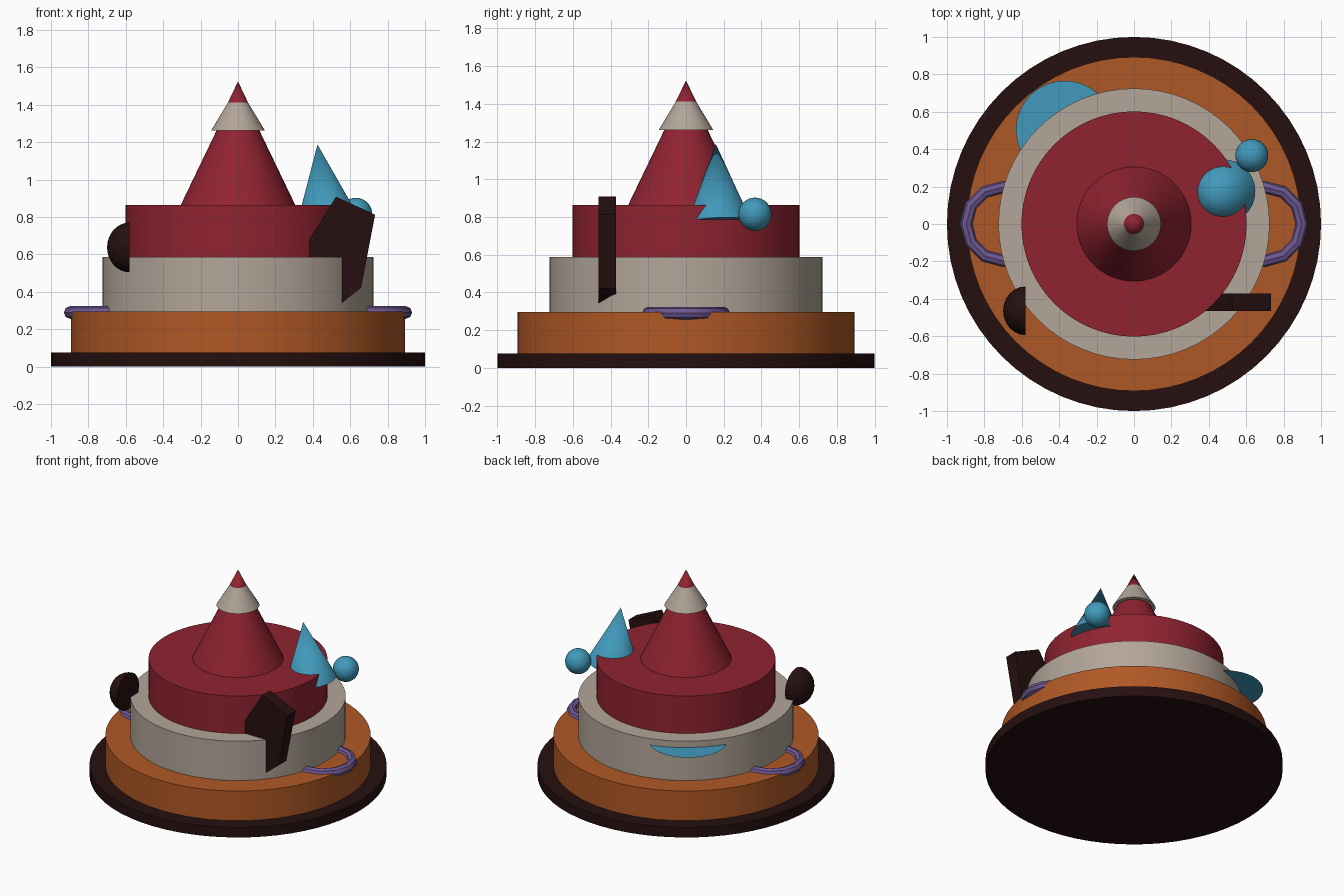
import bpy, bmesh, math
from mathutils import Vector

if "Cube" in bpy.data.objects:
    bpy.data.objects.remove(bpy.data.objects["Cube"])


def mat(name, rgb):
    m = bpy.data.materials.new(name)
    m.diffuse_color = (*rgb, 1)
    m.use_nodes = True
    m.node_tree.nodes["Principled BSDF"].inputs["Base Color"].default_value = m.diffuse_color
    return m


DARK = mat("dark brown", (0.019, 0.005, 0.005))
ORANGE = mat("orange", (0.43, 0.098, 0.019))
BEIGE = mat("beige", (0.45, 0.38, 0.32))
RED = mat("red", (0.28, 0.017, 0.030))
BLUE = mat("blue", (0.053, 0.32, 0.50))
PURPLE = mat("purple", (0.155, 0.095, 0.29))


def finish(name, material, smooth=True):
    o = bpy.context.object
    o.name = name
    o.data.materials.append(material)
    if smooth:
        bpy.ops.object.shade_smooth_by_angle(angle=math.radians(35))
    return o


def frustum(name, material, r1, r2, start, end, n=64):
    """Round part with radius r1 at start and r2 at end."""
    a, b = Vector(start), Vector(end)
    d = b - a
    bpy.ops.mesh.primitive_cone_add(
        vertices=n, radius1=r1, radius2=r2, depth=d.length, location=(a + b) / 2,
        rotation=d.to_track_quat('Z', 'Y').to_euler())
    return finish(name, material)


def link(name, bm, material):
    bmesh.ops.recalc_face_normals(bm, faces=bm.faces)
    me = bpy.data.meshes.new(name)
    bm.to_mesh(me)
    bm.free()
    o = bpy.data.objects.new(name, me)
    bpy.context.collection.objects.link(o)
    me.materials.append(material)
    return o


# stacked tiers and the central spire
for name, m, r1, r2, z1, z2 in [
        ("base_plate", DARK, 1.0, 1.0, 0, 0.075),
        ("lower_tier", ORANGE, 0.893, 0.893, 0.075, 0.295),
        ("middle_tier", BEIGE, 0.725, 0.725, 0.295, 0.587),
        ("upper_tier", RED, 0.602, 0.602, 0.587, 0.865),
        ("spire", RED, 0.306, 0.115, 0.865, 1.262),
        ("spire_collar", BEIGE, 0.144, 0.054, 1.262, 1.412),
        ("spire_tip", RED, 0.054, 0, 1.412, 1.525)]:
    frustum(name, m, r1, r2, (0, 0, z1), (0, 0, z2))

# leaning small cone and ball on the upper tier
frustum("side_cone", BLUE, 0.17, 0, (0.48, 0.175, 0.775), (0.425, 0.158, 1.188), 48)
bpy.ops.mesh.primitive_uv_sphere_add(segments=32, ring_count=16, radius=0.088,
                                     location=(0.63, 0.366, 0.815))
finish("ball", BLUE)

# thin round shelf at the back, single flat sheet
bpy.ops.mesh.primitive_circle_add(vertices=48, radius=0.261, fill_type='NGON',
                                  location=(-0.37, 0.505, 0.54))
finish("back_shelf", BLUE, False)

# faceted ring handles, half sunk into the tiers
for side, label in ((1, "right"), (-1, "left")):
    bpy.ops.mesh.primitive_torus_add(
        major_segments=12, minor_segments=8, major_radius=0.197, minor_radius=0.034,
        location=(side * 0.70, 0, 0.29))
    finish(label + "_handle", PURPLE)

# half ball on the left, flat face towards the middle
bm = bmesh.new()
bmesh.ops.create_uvsphere(bm, u_segments=24, v_segments=16, radius=1)
res = bmesh.ops.bisect_plane(bm, geom=bm.verts[:] + bm.edges[:] + bm.faces[:],
                             plane_co=(0, 0, 0), plane_no=(1, 0, 0), clear_outer=True)
bmesh.ops.holes_fill(bm, edges=[e for e in bm.edges if e.is_boundary])
bmesh.ops.scale(bm, vec=(0.12, 0.13, 0.133), verts=bm.verts)
bmesh.ops.translate(bm, vec=(-0.58, -0.464, 0.638), verts=bm.verts)
half = link("half_ball", bm, DARK)
bpy.ops.object.select_all(action='DESELECT')
half.select_set(True)
bpy.context.view_layer.objects.active = half
bpy.ops.object.shade_smooth_by_angle(angle=math.radians(35))

# angular bracket slab, its inner end buried in the tiers
profile = [(0.34, 0.61), (0.524, 0.909), (0.733, 0.813), (0.658, 0.422),
           (0.50, 0.298), (0.42, 0.45)]
bm = bmesh.new()
face = bm.faces.new([bm.verts.new((x, -0.465, z)) for x, z in profile])
ext = bmesh.ops.extrude_face_region(bm, geom=[face], use_keep_orig=True)
bmesh.ops.translate(bm, vec=(0, 0.093, 0),
                    verts=[g for g in ext["geom"] if isinstance(g, bmesh.types.BMVert)])
link("bracket", bm, DARK)
